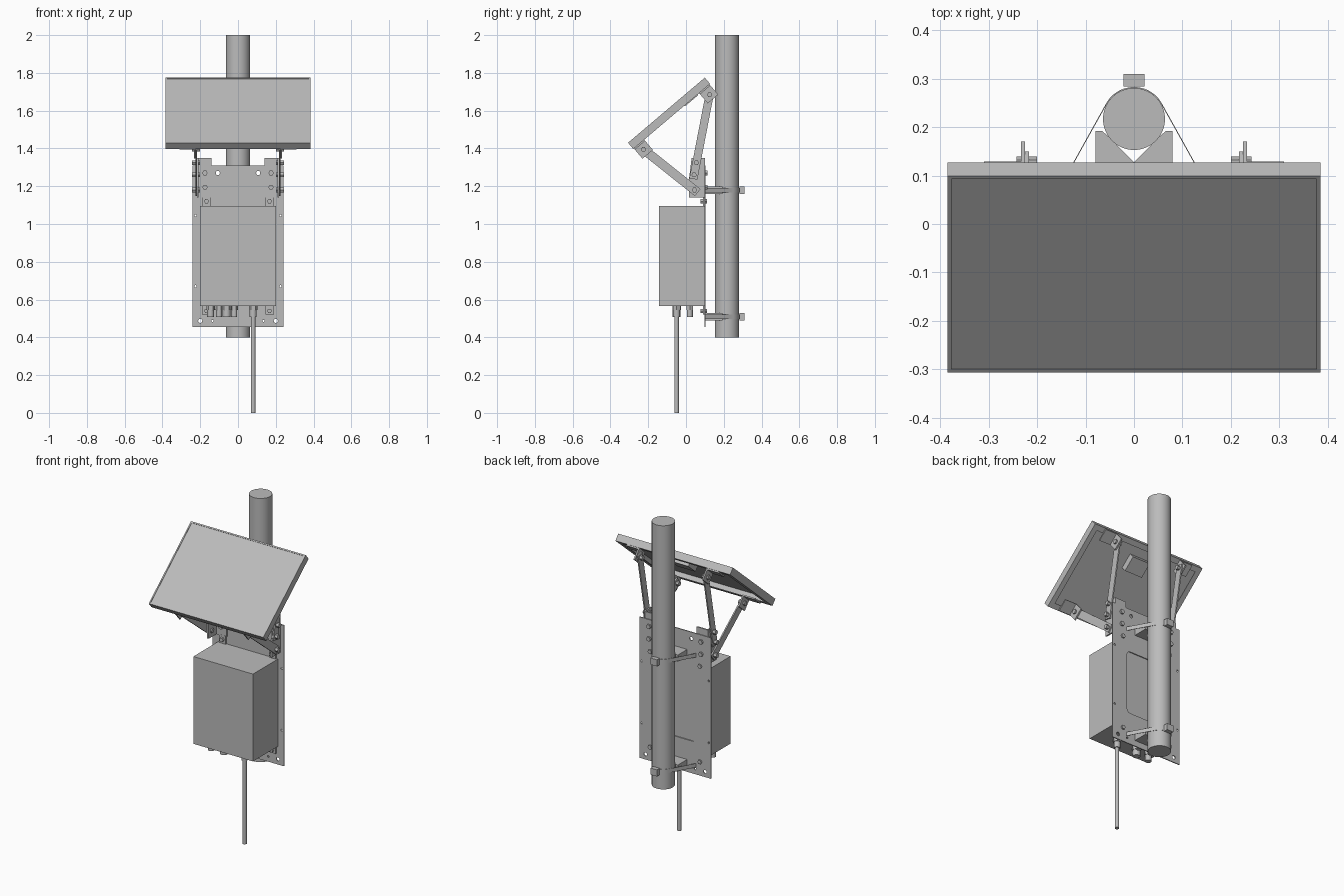
import bpy, bmesh, math
from mathutils import Matrix, Vector

old = bpy.data.objects.get("Cube")
if old:
    bpy.data.objects.remove(old, do_unlink=True)

grey = bpy.data.materials.new("light grey")
grey.use_nodes = True
COLOR = (0.5, 0.5, 0.5, 1)
grey.diffuse_color = COLOR
grey.node_tree.nodes["Principled BSDF"].inputs["Base Color"].default_value = COLOR


def finish(name, bm, matrix=None, smooth=False):
    bmesh.ops.recalc_face_normals(bm, faces=bm.faces)
    if matrix:
        bm.transform(matrix)
    mesh = bpy.data.meshes.new(name)
    bm.to_mesh(mesh)
    bm.free()
    mesh.materials.append(grey)
    ob = bpy.data.objects.new(name, mesh)
    bpy.context.collection.objects.link(ob)
    if smooth:
        bpy.ops.object.select_all(action='DESELECT')
        ob.select_set(True)
        bpy.context.view_layer.objects.active = ob
        bpy.ops.object.shade_smooth_by_angle(angle=math.radians(35))
    return ob


def prism(name, pts, axis, lo, hi, matrix=None, smooth=False):
    """Extrude a flat outline along an axis from lo to hi."""
    place = {'X': lambda a, b, h: (h, a, b),
             'Y': lambda a, b, h: (a, h, b),
             'Z': lambda a, b, h: (a, b, h)}[axis]
    bm = bmesh.new()
    ends = [[bm.verts.new(place(a, b, h)) for a, b in pts] for h in (lo, hi)]
    n = len(pts)
    for ring in ends:
        bm.faces.new(ring)
    for i in range(n):
        j = (i + 1) % n
        bm.faces.new((ends[0][i], ends[0][j], ends[1][j], ends[1][i]))
    return finish(name, bm, matrix, smooth)


def box(name, x, y, z, matrix=None):
    pts = [(x[0], y[0]), (x[1], y[0]), (x[1], y[1]), (x[0], y[1])]
    return prism(name, pts, 'Z', z[0], z[1], matrix)


def rod(name, a, b, r, axis, lo, hi, sides=24, matrix=None):
    pts = [(a + r * math.cos(math.tau * i / sides), b + r * math.sin(math.tau * i / sides))
           for i in range(sides)]
    return prism(name, pts, axis, lo, hi, matrix, smooth=sides > 8)


def span(s, a, b):
    return tuple(sorted((s * a, s * b)))


def cut(target, cutters):
    for c in cutters:
        c.hide_render = True
        mod = target.modifiers.new("cut", 'BOOLEAN')
        mod.operation, mod.solver, mod.object = 'DIFFERENCE', 'EXACT', c
        bpy.context.view_layer.objects.active = target
        bpy.ops.object.modifier_apply(modifier=mod.name)
        bpy.data.objects.remove(c, do_unlink=True)


SIDES = ((1, "left"), (-1, "right"))

# Pole
PY, PR = 0.217, 0.064
rod("pole", 0, PY, PR, 'Z', 0.4, 2.0, 64)

# Mounting plate with a rounded window and bolt holes
plate = box("mounting_plate", (-0.24, 0.24), (0.097, 0.103), (0.455, 1.31))
window = []
for cx, cz, start in ((0.115, 1.02, 0), (-0.115, 1.02, 90), (-0.115, 0.67, 180), (0.115, 0.67, 270)):
    for k in range(5):
        t = math.radians(start + k * 22.5)
        window.append((cx + 0.02 * math.cos(t), cz + 0.02 * math.sin(t)))
cutters = [prism("window_cutter", window, 'Y', 0.05, 0.15)]
for s, _ in SIDES:
    for hx, hz, r in ((0.107, 1.27, 0.011), (0.2, 0.487, 0.011), (0.135, 0.487, 0.006),
                      (0.225, 1.045, 0.006), (0.225, 0.67, 0.006)):
        cutters.append(rod("hole_cutter", s * hx, hz, r, 'Y', 0.05, 0.15, 16))
cut(plate, cutters)

# Equipment box
box("equipment_box", (-0.2, 0.2), (-0.142, 0.097), (0.565, 1.095))
for s, side in SIDES:
    for z0, z1, zb, end in ((1.09, 1.145, 1.12, "upper"), (0.52, 0.57, 0.54, "lower")):
        box(f"{end}_{side}_box_tab", span(s, 0.145, 0.19), (0.089, 0.097), (z0, z1))
        rod(f"{end}_{side}_tab_bolt", s * 0.167, zb, 0.013, 'Y', 0.076, 0.112, 6)

# Cable glands and cable
for i, (x, y, r) in enumerate(((-0.145, -0.05, 0.018), (-0.06, -0.05, 0.021),
                               (-0.1, 0.02, 0.016), (-0.02, 0.02, 0.016), (0.08, -0.05, 0.018))):
    rod(f"gland_nut_{i}", x, y, r + 0.005, 'Z', 0.545, 0.566, 6)
    rod(f"gland_body_{i}", x, y, r, 'Z', 0.508, 0.55)
rod("cable", 0.08, -0.05, 0.012, 'Z', 0, 0.55)

# Pole clamps: notched block, strap and buckle
a0, b0 = 0.137, 0.103
reach = math.hypot(a0, b0 - PY)
tangent = math.atan2(b0 - PY, a0) + math.acos(PR / reach)


def strap_line(off):
    r, n = PR + off, 32
    arc = [tangent + (math.pi - 2 * tangent) * i / n for i in range(n + 1)]
    pts = [(r * math.cos(t), PY + r * math.sin(t)) for t in arc]
    return [(a0 + off, b0)] + pts + [(-a0 - off, b0)]


V = [(-0.08, 0.103), (0.08, 0.103), (0.08, 0.192), (0.065, 0.192),
     (0, 0.128), (-0.065, 0.192), (-0.08, 0.192)]
for z, end in ((0.51, "lower"), (1.178, "upper")):
    prism(f"{end}_clamp_block", V, 'Z', z - 0.02, z + 0.02)
    prism(f"{end}_clamp_strap", strap_line(0.002) + strap_line(0)[::-1], 'Z',
          z - 0.012, z + 0.012, smooth=True)
    box(f"{end}_clamp_buckle", (-0.022, 0.022), (0.284, 0.31), (z - 0.02, z + 0.02))

# Solar panel, built flat and then tilted
tilt = Matrix.Translation((0, -0.307, 1.43)) @ Matrix.Rotation(math.radians(40.3), 4, 'X')
W, L, D = 0.385, 0.533, 0.043
box("panel_glass", (-W + 0.004, W - 0.004), (0.004, L - 0.004), (-0.009, -0.003), tilt)
for s, side in SIDES:
    box(f"{side}_frame_wall", span(s, W - 0.008, W), (0, L), (-D, 0), tilt)
    box(f"{side}_frame_flange", span(s, W - 0.032, W - 0.004), (0, L), (-D, -D + 0.004), tilt)
for u0, u1, f0, f1, end in ((0, 0.008, 0.004, 0.032, "lower"),
                            (L - 0.008, L, L - 0.032, L - 0.004, "upper")):
    box(f"{end}_frame_wall", (-W, W), (u0, u1), (-D, 0), tilt)
    box(f"{end}_frame_flange", (-W, W), (f0, f1), (-D, -D + 0.004), tilt)
box("junction_box", (-0.06, 0.06), (0.355, 0.445), (-0.048, -0.009), tilt)

# Struts, brackets and bolts on both sides
WALL = [(0.015, 1.14), (0.1, 1.14), (0.1, 1.35), (0.03, 1.35), (0.015, 1.23)]


def strut(name, s, p, q, width, over):
    p, q = Vector(p), Vector(q)
    d = (q - p).normalized()
    n = Vector((-d.y, d.x)) * width / 2
    p, q = p - d * over, q + d * over
    prism(name, [p + n, q + n, q - n, p - n], 'X', *span(s, 0.217, 0.225))


for s, side in SIDES:
    prism(f"{side}_plate_bracket_wall", WALL, 'X', *span(s, 0.208, 0.217))
    box(f"{side}_plate_bracket_flange", span(s, 0.14, 0.21), (0.09, 0.098), (1.14, 1.35))
    for z in (1.195, 1.27):
        rod(f"{side}_plate_bracket_bolt", s * 0.175, z, 0.014, 'Y', 0.078, 0.114, 6)
    strut(f"{side}_upper_strut", s, (0.043, 1.26), (0.125, 1.685), 0.043, 0.022)
    strut(f"{side}_lower_strut", s, (0.045, 1.18), (-0.225, 1.395), 0.048, 0.022)
    for u, end in ((0.04, "lower"), (0.493, "upper")):
        box(f"{side}_{end}_panel_bracket_wall", span(s, 0.225, 0.234),
            (u - 0.036, u + 0.036), (-0.114, -D), tilt)
        box(f"{side}_{end}_panel_bracket_flange", span(s, 0.225, 0.31),
            (u - 0.036, u + 0.036), (-D - 0.008, -D), tilt)
    for y, z in ((0.055, 1.325), (0.043, 1.26), (0.045, 1.18), (0.125, 1.685), (-0.225, 1.395)):
        rod(f"{side}_strut_bolt", y, z, 0.014, 'X', *span(s, 0.2, 0.243), sides=6)
